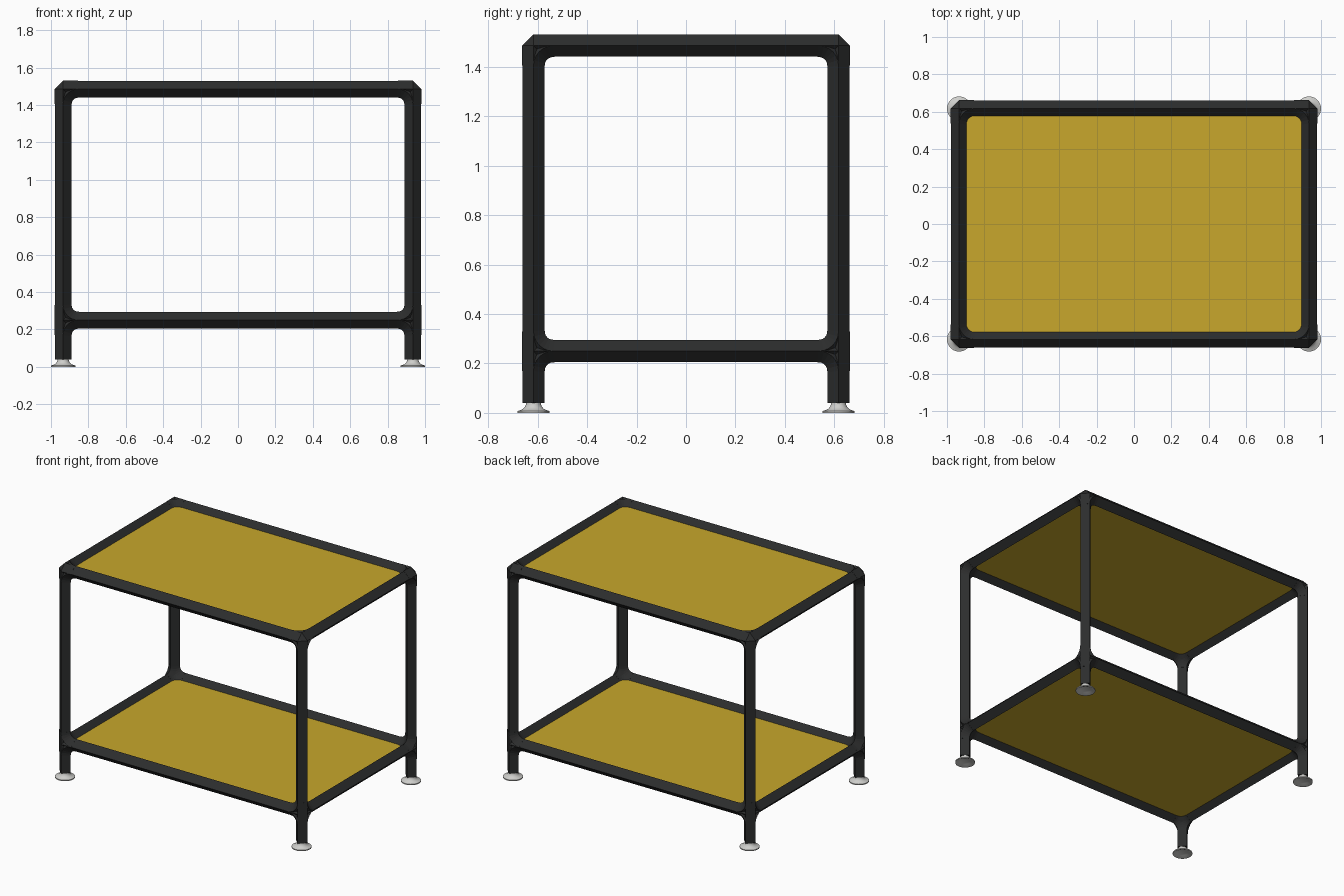
import bpy
import bmesh
from math import sin, cos, pi
from mathutils import Vector

cube = bpy.data.objects.get("Cube")
if cube:
    bpy.data.objects.remove(cube, do_unlink=True)

PX, PY = 0.935, 0.617          # post centres
LOW, TOP = 0.25, 1.485         # rail heights
TUBE, JOINT = 0.0445, 0.0455   # half diagonals of the tube and joint sections
ARM = 0.08                     # joint arm length
X, Y, Z = Vector((1, 0, 0)), Vector((0, 1, 0)), Vector((0, 0, 1))


def material(name, color, rough, metal=0.0):
    m = bpy.data.materials.new(name)
    m.use_nodes = True
    m.diffuse_color = (*color, 1)
    b = m.node_tree.nodes["Principled BSDF"]
    b.inputs["Base Color"].default_value = (*color, 1)
    b.inputs["Roughness"].default_value = rough
    b.inputs["Metallic"].default_value = metal
    return m


black = material("black_tube", (0.025, 0.026, 0.026), 0.6)
yellow = material("yellow_deck", (0.58, 0.39, 0.025), 0.6)
grey = material("light_grey_foot", (0.62, 0.62, 0.6), 0.4)


def finish(bm, name, mat):
    bmesh.ops.recalc_face_normals(bm, faces=bm.faces)
    me = bpy.data.meshes.new(name)
    bm.to_mesh(me)
    bm.free()
    me.materials.append(mat)
    ob = bpy.data.objects.new(name, me)
    bpy.context.collection.objects.link(ob)
    return ob


def sweep(bm, path, normal, r):
    """Four-sided tube along a flat path, with its edges on the axes."""
    rings = []
    for i, p in enumerate(path):
        t = (path[min(i + 1, len(path) - 1)] - path[max(i - 1, 0)]).normalized()
        side = normal.cross(t)
        rings.append([bm.verts.new(p + d * r) for d in (normal, side, -normal, -side)])
    for a, b in zip(rings, rings[1:]):
        for k in range(4):
            j = (k + 1) % 4
            bm.faces.new((a[k], a[j], b[j], b[k]))
    bm.faces.new(rings[0])
    bm.faces.new(rings[-1])


def tube(name, a, b, normal):
    bm = bmesh.new()
    sweep(bm, [a, b], normal, TUBE)
    finish(bm, name, black)


def joint(name, centre, arms):
    """Corner fitting: octahedral core, straight arms and rounded inner elbows."""
    bm = bmesh.new()
    core = [bm.verts.new(centre + d * s * JOINT) for d in (X, Y, Z) for s in (1, -1)]
    bmesh.ops.convex_hull(bm, input=core)
    for d in arms:
        sweep(bm, [centre, centre + d * ARM], Z if d.z == 0 else X, JOINT)
    for i, a in enumerate(arms):
        for b in arms[i + 1:]:
            if abs(a.dot(b)) > 0.5:
                continue
            hub = centre + (a + b) * ARM
            arc = [hub - b * ARM * cos(t) - a * ARM * sin(t)
                   for t in (k * pi / 12 for k in range(7))]
            sweep(bm, arc, a.cross(b), JOINT)
    finish(bm, name, black)


def foot(name, centre):
    """Flared levelling foot, hollow underneath."""
    profile = [(0, 0.045), (0.03, 0.045), (0.03, 0.036), (0.034, 0.025), (0.043, 0.015),
               (0.065, 0.007), (0.065, 0), (0.056, 0), (0.035, 0.009), (0, 0.012)]
    bm = bmesh.new()
    vs = [bm.verts.new((r, 0, z)) for r, z in profile]
    es = [bm.edges.new(p) for p in zip(vs, vs[1:])]
    bmesh.ops.spin(bm, geom=vs + es, axis=Z, cent=(0, 0, 0), angle=2 * pi,
                   steps=32, use_duplicate=False)
    bmesh.ops.remove_doubles(bm, verts=bm.verts, dist=0.0002)
    ob = finish(bm, name, grey)
    ob.location = centre
    bpy.ops.object.select_all(action="DESELECT")
    ob.select_set(True)
    bpy.context.view_layer.objects.active = ob
    bpy.ops.object.shade_smooth_by_angle()


# Posts, feet and corner joints
for sx, sn in ((1, "left"), (-1, "right")):
    for sy, fn in ((-1, "front"), (1, "back")):
        tag = f"{fn}_{sn}"
        base = Vector((sx * PX, sy * PY, 0))
        inward = [X * -sx, Y * -sy]
        tube(f"{tag}_post", base + Z * 0.04, base + Z * TOP, X)
        foot(f"{tag}_foot", base)
        joint(f"{tag}_upper_joint", base + Z * TOP, inward + [-Z])
        joint(f"{tag}_lower_joint", base + Z * LOW, inward + [-Z, Z])

# Rails and decks on both levels
for level, h in (("lower", LOW), ("upper", TOP)):
    for s, fn, sn in ((-1, "front", "right"), (1, "back", "left")):
        tube(f"{level}_{fn}_rail", Vector((-PX, s * PY, h)), Vector((PX, s * PY, h)), Z)
        tube(f"{level}_{sn}_rail", Vector((s * PX, -PY, h)), Vector((s * PX, PY, h)), Z)
    bm = bmesh.new()
    bmesh.ops.create_cube(bm, size=1)
    bmesh.ops.scale(bm, vec=(2 * PX, 2 * PY, 0.012), verts=bm.verts)
    bmesh.ops.translate(bm, vec=(0, 0, h), verts=bm.verts)
    finish(bm, f"{level}_deck", yellow)
